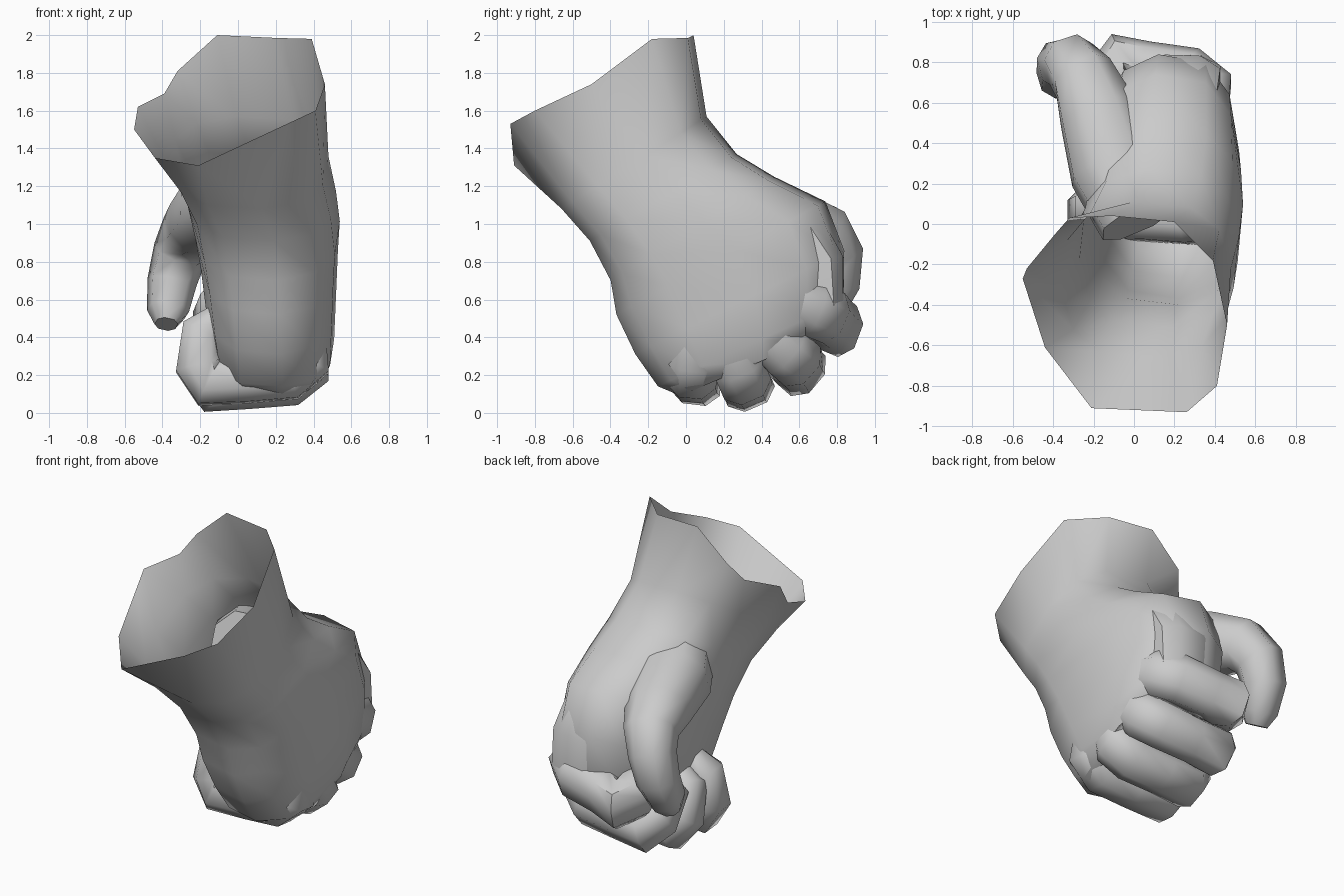
import bpy, bmesh, math
from mathutils import Vector

if "Cube" in bpy.data.objects:
    bpy.data.objects.remove(bpy.data.objects["Cube"])


def spow(v, p):
    return math.copysign(abs(v) ** p, v)


def loft(name, rings, cap_start, cap_end, angle=50):
    """Skin a list of equal-length point rings into one smooth object."""
    bm = bmesh.new()
    vr = [[bm.verts.new(p) for p in r] for r in rings]
    n = len(rings[0])
    for a, b in zip(vr, vr[1:]):
        for i in range(n):
            j = (i + 1) % n
            bm.faces.new((a[i], a[j], b[j], b[i]))
    if cap_start:
        bm.faces.new(vr[0][::-1])
    if cap_end:
        bm.faces.new(vr[-1])
    bmesh.ops.recalc_face_normals(bm, faces=bm.faces)
    me = bpy.data.meshes.new(name)
    bm.to_mesh(me)
    bm.free()
    ob = bpy.data.objects.new(name, me)
    bpy.context.collection.objects.link(ob)
    bpy.ops.object.select_all(action='DESELECT')
    bpy.context.view_layer.objects.active = ob
    ob.select_set(True)
    bpy.ops.object.shade_smooth_by_angle(angle=math.radians(angle))
    return ob


def section(front, back, x0, x1):
    """Rounded 12-point ring between a front and a back (y, z) edge point."""
    pts = []
    for k in range(12):
        t = math.radians(-25 + 30 * k)
        u = 0.5 - 0.5 * spow(math.cos(t), 0.8)
        x = (x0 + x1) / 2 + (x1 - x0) / 2 * spow(math.sin(t), 0.75)
        pts.append((x, front[0] + (back[0] - front[0]) * u,
                    front[1] + (back[1] - front[1]) * u))
    return pts


def digit(name, path, side):
    """Sweep an 8-sided rounded section along (point, width, thickness)."""
    side = Vector(side).normalized()
    pts = [Vector(p[0]) for p in path]
    rings = []
    for i, (c, w, h) in enumerate(path):
        t = Vector()
        if i > 0:
            t += (pts[i] - pts[i - 1]).normalized()
        if i < len(pts) - 1:
            t += (pts[i + 1] - pts[i]).normalized()
        up = t.cross(side).normalized()
        sd = up.cross(t).normalized()
        rings.append([pts[i] + sd * w * spow(math.cos(a), 0.85) + up * h * spow(math.sin(a), 0.85)
                      for a in (math.radians(22.5 + 45 * k) for k in range(8))])
    return loft(name, rings, True, True)


# Forearm and palm: open slanted cuff, lofted down to the knuckle row
cuff = [(-.21, -.91, 1.31), (.26, -.93, 1.53), (.41, -.80, 1.60), (.46, -.50, 1.74),
        (.39, -.18, 1.98), (.20, .01, 1.985), (-.11, .04, 2.0), (-.32, .03, 1.81),
        (-.39, -.05, 1.69), (-.53, -.22, 1.62), (-.55, -.27, 1.50), (-.44, -.61, 1.35)]
palm = [section((-.66, 1.08), (.11, 1.57), -.36, .48),
        section((-.51, .91), (.27, 1.37), -.27, .52),
        section((-.40, .70), (.47, 1.25), -.23, .54),
        section((-.37, .52), (.74, 1.12), -.20, .53),
        section((-.27, .31), (.84, .86), -.17, .52),
        section((-.15, .14), (.82, .58), -.14, .51),
        section((-.03, .09), (.74, .42), -.08, .46)]
loft("forearm_and_palm", [cuff] + palm, False, True, 60)

# Four curled fingers: outer (y, z) at knuckle and middle joint, outward direction, bend x
fingers = [("index_finger", (.86, .47), (.93, .40), (.92, -.38), -.23, .155),
           ("middle_finger", (.68, .19), (.71, .14), (.75, -.66), -.28, .150),
           ("ring_finger", (.36, .05), (.38, .01), (.40, -.92), -.29, .145),
           ("little_finger", (.02, .06), (.04, .02), (-.10, -.99), -.32, .140)]
for name, k, p, o, px, w in fingers:
    out = Vector((0, o[0], o[1])).normalized()
    side = Vector((0, -out.z, out.y))
    h = .14
    kn = Vector((0, *k)) - out * h
    pj = Vector((0, *p)) - out * h
    X = Vector((1, 0, 0))
    digit(name, [(kn - out * .28 + X * .34, w * .85, h * .9),
                 (kn - out * .07 + X * .36, w, h),
                 (kn + X * .27, w, h),
                 (kn * .5 + pj * .5 + X * .05, w * .95, h * .95),
                 (pj + X * (px + .17), w, h),
                 (pj - out * .09 + X * (px + .12), w * .95, h),
                 (pj - out * .27 + X * (px + .13), w * .85, h * .85),
                 (pj - out * .34 + X * (px + .22), w * .6, h * .6)], side)

# Thumb: runs along the top of the hand, then bends down over the fingers
digit("thumb", [((.02, .02, 1.16), .20, .22),
                ((-.10, .28, 1.08), .23, .22),
                ((-.18, .55, 1.01), .20, .19),
                ((-.25, .72, .95), .16, .17),
                ((-.31, .79, .84), .14, .15),
                ((-.35, .79, .69), .13, .13),
                ((-.37, .72, .54), .11, .11),
                ((-.38, .68, .47), .06, .07)], (1, .25, -.1))

# Web of flesh between thumb and index knuckle
digit("thumb_web", [((.22, .30, 1.05), .20, .16),
                    ((.22, .60, .95), .20, .17),
                    ((.24, .72, .78), .20, .13),
                    ((.26, .74, .55), .18, .10)], (1, 0, 0))
